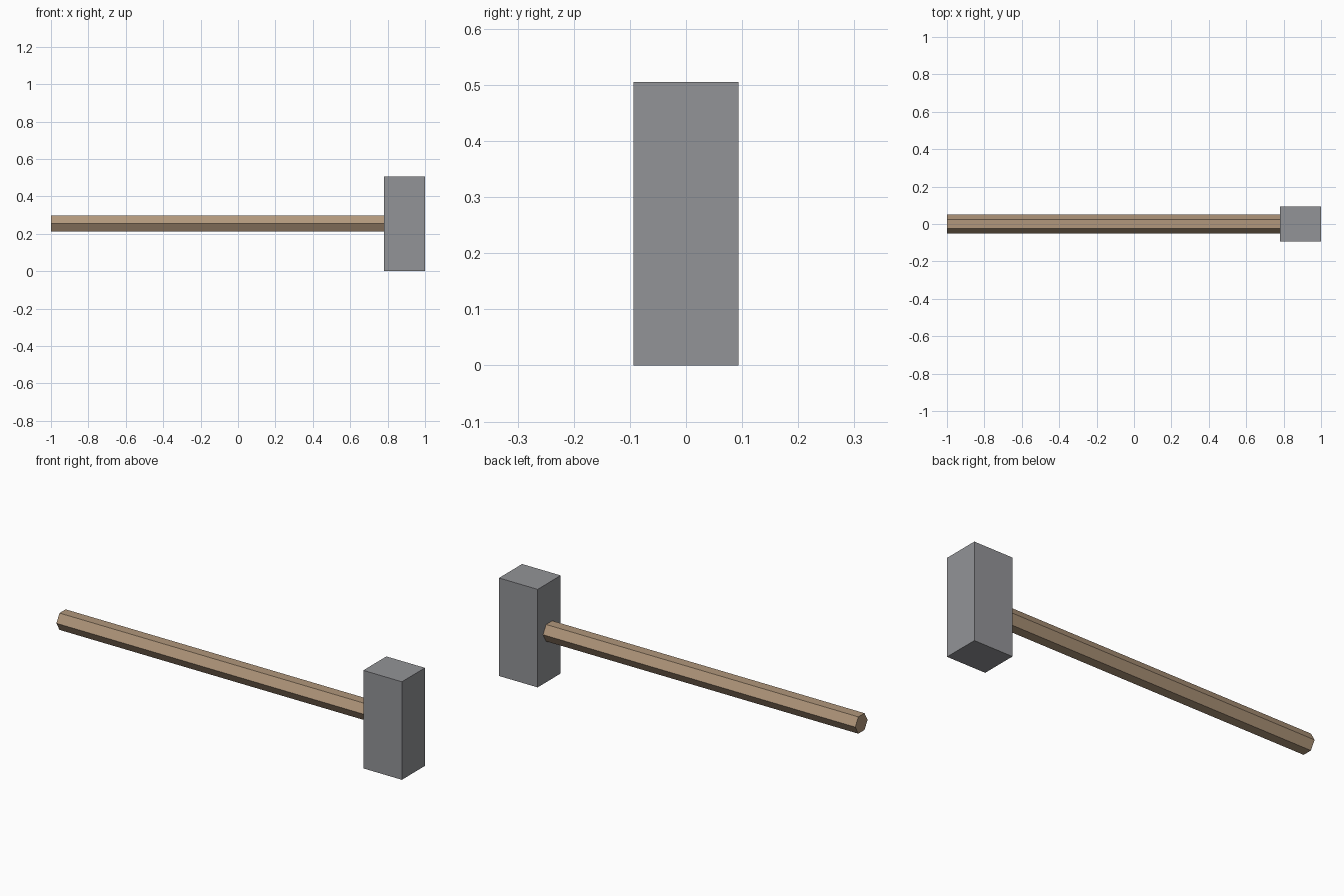
import bpy
import math

if "Cube" in bpy.data.objects:
    bpy.data.objects.remove(bpy.data.objects["Cube"])


def material(name, color):
    mat = bpy.data.materials.new(name)
    mat.diffuse_color = (*color, 1.0)
    mat.use_nodes = True
    mat.node_tree.nodes["Principled BSDF"].inputs["Base Color"].default_value = mat.diffuse_color
    return mat


steel = material("grey_steel", (0.29, 0.295, 0.31))
wood = material("brown_wood", (0.44, 0.31, 0.20))

HEAD_X0, HEAD_X1 = 0.78, 1.0
HEAD_WIDTH, HEAD_HEIGHT = 0.188, 0.505
MID_Z = HEAD_HEIGHT / 2

# Block head
bpy.ops.mesh.primitive_cube_add(size=1, location=((HEAD_X0 + HEAD_X1) / 2, 0, MID_Z))
head = bpy.context.object
head.name = "hammer_head"
head.scale = (HEAD_X1 - HEAD_X0, HEAD_WIDTH, HEAD_HEIGHT)
head.data.materials.append(steel)

# Six-sided handle along x, with ridges at top and bottom, seated in the head
start, end = -1.0, HEAD_X0 + 0.005
bpy.ops.mesh.primitive_cylinder_add(
    vertices=6, radius=0.05, depth=end - start,
    location=((start + end) / 2, 0, MID_Z + 0.002),
    rotation=(0, math.pi / 2, 0))
handle = bpy.context.object
handle.name = "handle"
handle.data.materials.append(wood)

# Apply transforms and keep the flat facets
for obj in (head, handle):
    bpy.ops.object.select_all(action='DESELECT')
    obj.select_set(True)
    bpy.context.view_layer.objects.active = obj
    bpy.ops.object.transform_apply(location=True, rotation=True, scale=True)
    bpy.ops.object.shade_flat()
